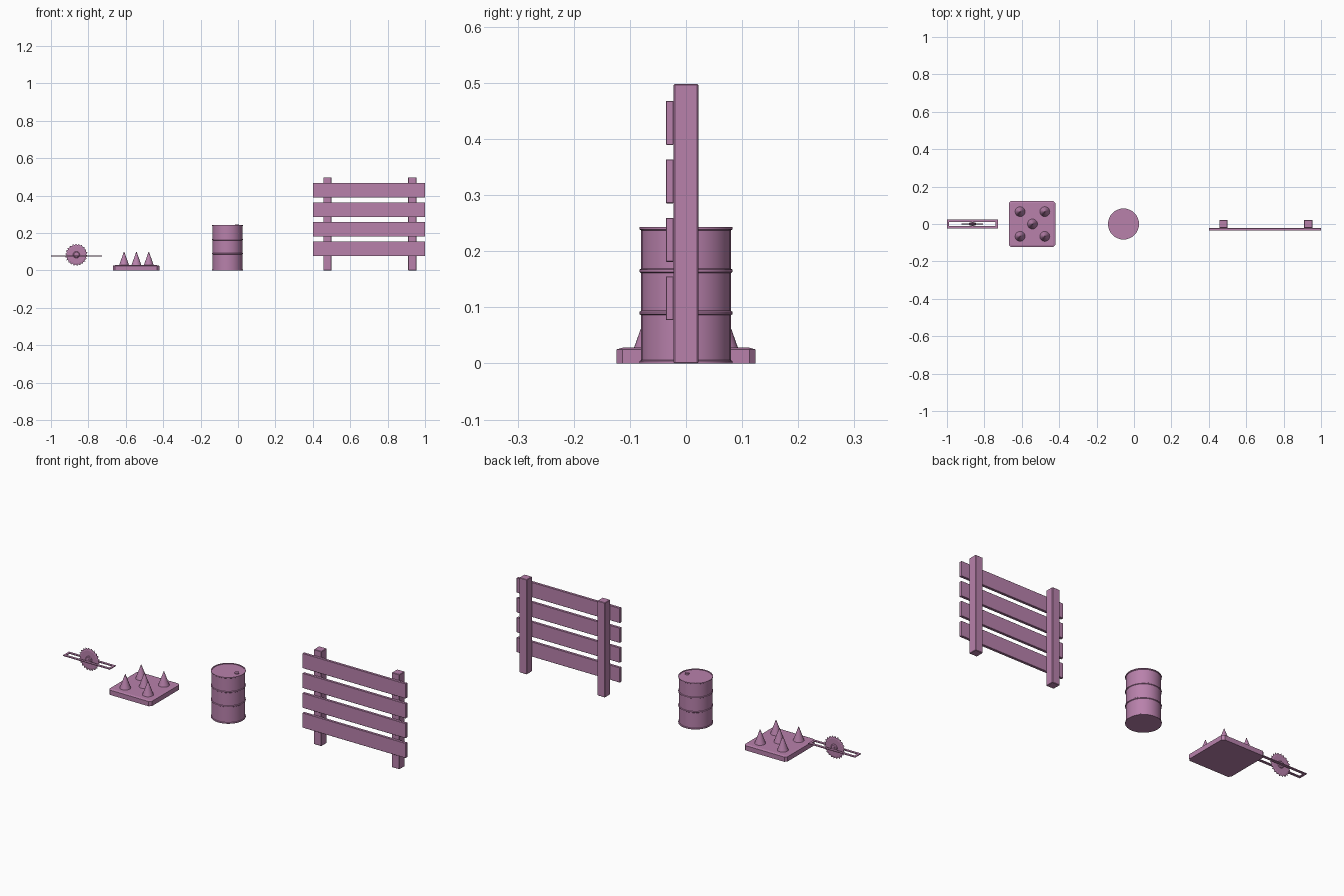
import bpy, bmesh
from math import sin, cos, pi, radians

if "Cube" in bpy.data.objects:
    bpy.data.objects.remove(bpy.data.objects["Cube"])

mat = bpy.data.materials.new("mauve")
mat.diffuse_color = (0.48, 0.22, 0.41, 1)
mat.use_nodes = True
mat.node_tree.nodes["Principled BSDF"].inputs["Base Color"].default_value = mat.diffuse_color


def finish(name, bm, smooth=False):
    bmesh.ops.recalc_face_normals(bm, faces=bm.faces)
    me = bpy.data.meshes.new(name)
    bm.to_mesh(me)
    bm.free()
    ob = bpy.data.objects.new(name, me)
    bpy.context.collection.objects.link(ob)
    me.materials.append(mat)
    if smooth:
        bpy.ops.object.select_all(action='DESELECT')
        ob.select_set(True)
        bpy.context.view_layer.objects.active = ob
        bpy.ops.object.shade_smooth_by_angle(angle=radians(35))
    return ob


def box(name, x, y, z, bevel=0.0):
    bm = bmesh.new()
    bmesh.ops.create_cube(bm, size=1)
    for v in bm.verts:
        v.co = [(a + b) / 2 + c * (b - a) for (a, b), c in zip((x, y, z), v.co)]
    if bevel:
        bmesh.ops.bevel(bm, geom=bm.edges[:], offset=bevel, segments=1, affect='EDGES')
    return finish(name, bm)


def bridge(bm, loops):
    for a, b in zip(loops, loops[1:]):
        for i in range(len(a)):
            j = (i + 1) % len(a)
            bm.faces.new((a[i], a[j], b[j], b[i]))


def lathe(name, profile, loc, n=32, axis='Z'):
    bm = bmesh.new()
    loops = []
    for r, h in profile:
        ring = []
        for i in range(n):
            u, w = r * cos(2 * pi * i / n), r * sin(2 * pi * i / n)
            p = (u, w, h) if axis == 'Z' else (u, h, w)
            ring.append(bm.verts.new([a + b for a, b in zip(p, loc)]))
        loops.append(ring)
    bridge(bm, loops)
    bm.faces.new(loops[0])
    bm.faces.new(loops[-1])
    return finish(name, bm, True)


# fence: two posts with four planks on the front
for i, x in enumerate((0.478, 0.932)):
    box(f"fence_post_{i}", (x - 0.022, x + 0.022), (-0.022, 0.022), (0, 0.498), 0.002)
for i in range(4):
    z = 0.077 + i * 0.1042
    box(f"fence_plank_{i}", (0.4, 1.0), (-0.036, -0.022), (z, z + 0.078), 0.001)

# barrel: ribbed drum with a recessed lid and a bung
R, RR = 0.080, 0.083
prof = [(RR, 0), (RR, 0.004), (R, 0.006)]
for z in (0.09, 0.165):
    prof += [(R, z - 0.004), (RR, z - 0.002), (RR, z + 0.002), (R, z + 0.004)]
prof += [(R, 0.237), (RR, 0.239), (RR, 0.243), (R - 0.002, 0.243), (R - 0.002, 0.240)]
lathe("barrel", prof, (-0.056, 0, 0))
lathe("barrel_bung", [(0.011, 0.238), (0.011, 0.246)], (-0.006, 0, 0), 16)

# spike trap: chamfered plate with five cones
bm = bmesh.new()
h, c, loops = 0.124, 0.011, []
for inset, z in ((0, 0), (0, 0.025), (c, 0.028)):
    e = h - inset
    k = h - c if inset == 0 else e - 0.004
    pts = [(e, -k), (e, k), (k, e), (-k, e), (-e, k), (-e, -k), (-k, -e), (k, -e)]
    loops.append([bm.verts.new((-0.545 + x, y, z)) for x, y in pts])
bridge(bm, loops)
bm.faces.new(loops[0])
bm.faces.new(loops[-1])
finish("spike_plate", bm)
d = 0.066
for i, (x, y) in enumerate(((0, 0), (d, d), (d, -d), (-d, d), (-d, -d))):
    lathe(f"spike_{i}", [(0.027, 0.027), (0.001, 0.1)], (-0.543 + x, y, 0), 24)

# saw trap: slotted rail frame
x0, x1, z = -1.0, -0.728, (0.075, 0.079)
for s in (-1, 1):
    box(f"saw_rail_{s}", (x0, x1), tuple(sorted((s * 0.012, s * 0.025))), z)
box("saw_rail_end_left", (x0, x0 + 0.012), (-0.012, 0.012), z)
box("saw_rail_end_right", (x1 - 0.012, x1), (-0.012, 0.012), z)

# saw blade: slanted teeth around a thin disc, thicker towards the hub
bm = bmesh.new()
T, cx, cz = 22, -0.864, 0.084
loops = []
for y, f in ((-0.003, 0), (-0.001, 1), (0.001, 1), (0.003, 0)):
    ring = []
    for i in range(T * 2):
        a = 2 * pi * (i + (0.6 if i % 2 else 0)) / (T * 2)
        r = (0.060 if i % 2 else 0.052) if f else 0.045
        ring.append(bm.verts.new((cx + r * cos(a), y, cz + r * sin(a))))
    loops.append(ring)
bridge(bm, loops)
bm.faces.new(loops[0])
bm.faces.new(loops[-1])
finish("saw_blade", bm)
lathe("saw_hub", [(0.014, -0.008), (0.018, -0.005), (0.018, 0.005), (0.014, 0.008)],
      (cx, 0, cz), 16, 'Y')
lathe("saw_bolt", [(0.006, -0.011), (0.006, 0.011)], (cx, 0, cz), 6, 'Y')
